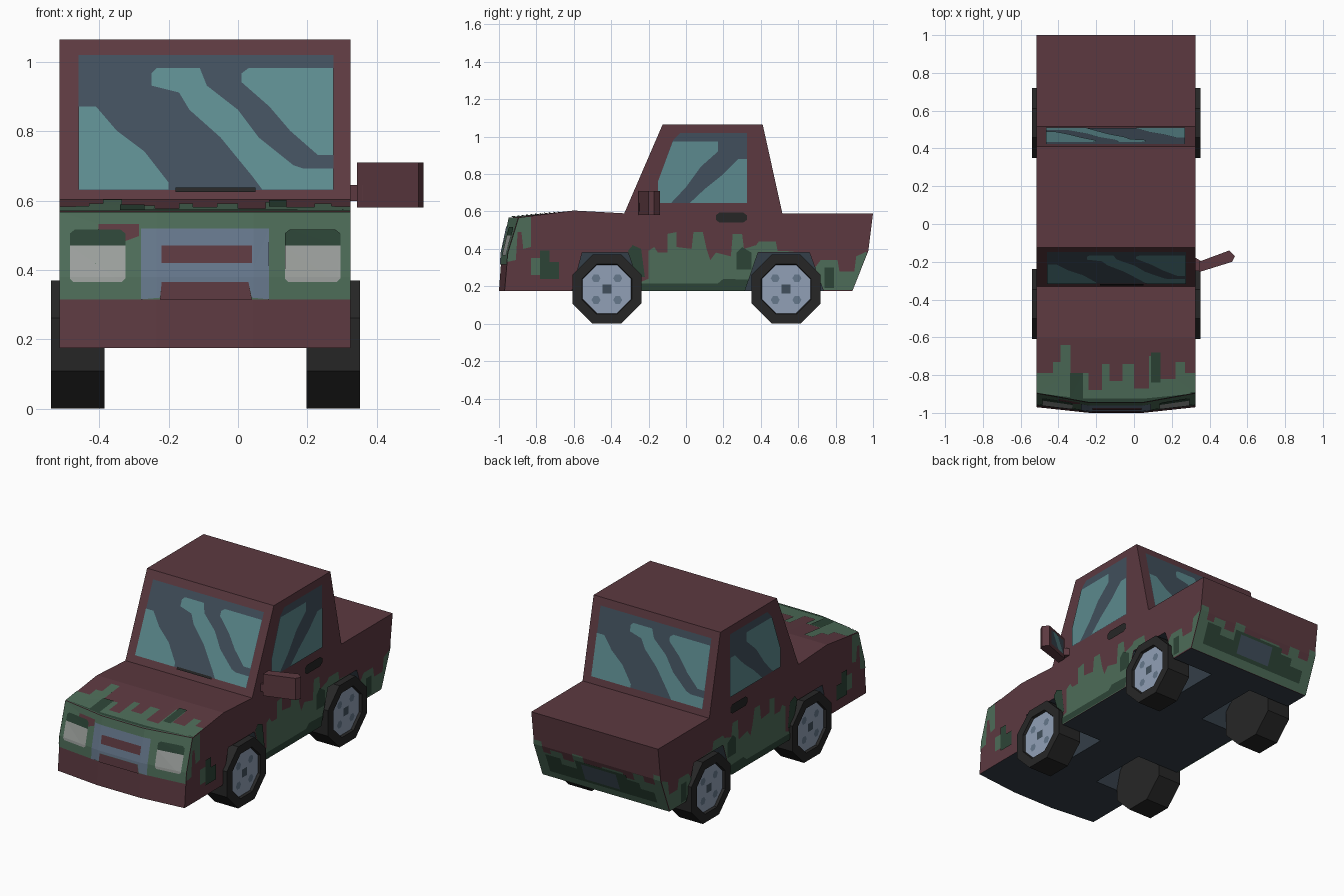
import bpy, bmesh, math
from mathutils import Vector, Matrix

if "Cube" in bpy.data.objects:
    bpy.data.objects.remove(bpy.data.objects["Cube"])

XC, HW = -0.095, 0.42          # body centre line and half width


def mat(name, r, g, b):
    m = bpy.data.materials.new(name)
    lin = [((c / 255 + 0.055) / 1.055) ** 2.4 for c in (r, g, b)]
    m.diffuse_color = (*lin, 1)
    m.use_nodes = True
    m.node_tree.nodes["Principled BSDF"].inputs["Base Color"].default_value = m.diffuse_color
    return m


MAROON = mat("maroon paint", 92, 57, 64)
GREEN = mat("green camo", 77, 108, 88)
DARK = mat("dark green camo", 44, 68, 54)
TEAL = mat("glass shine", 92, 138, 142)
SLATE = mat("dark glass", 65, 79, 92)
UNDER = mat("underside", 52, 62, 72)
BLACK = mat("tyre black", 38, 38, 38)
STEEL = mat("hub steel", 145, 160, 182)
GREY = mat("grille blue grey", 102, 120, 140)
LAMP = mat("headlight", 156, 160, 157)


def make(name, bm, *mats):
    me = bpy.data.meshes.new(name)
    bm.to_mesh(me)
    bm.free()
    for m in mats:
        me.materials.append(m)
    ob = bpy.data.objects.new(name, me)
    bpy.context.collection.objects.link(ob)
    return ob


def interp(v, table):
    for (a, p), (b, q) in zip(table, table[1:]):
        if v <= b:
            break
    return p + (q - p) * (v - a) / (b - a)


# Bowed nose: y as a function of x and z
def nose(x, z):
    k = max(0, (abs(x - XC) - 0.14) / 0.28)
    return (interp(z, [(.175, -1), (.38, -.985), (.567, -.945)])
            + k * interp(z, [(.175, .03), (.38, .033), (.567, .05)]))


# Body: profile strips lofted over four sections, outer strips have wheel wells
TOP = [(None, .175), (None, .38), (None, .567), (-.6, .605), (-.33, .59), (-.125, 1.065),
       (.41, 1.065), (.515, .59), (1, .59), (.975, .39), (.89, .175)]
WELLS = [[(.735, .175), (.66, .38), (.385, .38), (.315, .175)],
         [(-.24, .175), (-.31, .38), (-.555, .38), (-.61, .175)]]
NOTCHED = TOP + WELLS[0] + WELLS[1]
xs = [XC - HW, XC - .14, XC + .14, XC + HW]
bm = bmesh.new()


def section(x, prof):
    return [bm.verts.new((x, nose(x, z) if y is None else y, z)) for y, z in prof]


for i, prof in enumerate((NOTCHED, TOP, NOTCHED)):
    a, b = section(xs[i], prof), section(xs[i + 1], prof)
    n = len(prof)
    for j in range(n):
        f = bm.faces.new((a[j], b[j], b[(j + 1) % n], a[(j + 1) % n]))
        f.material_index = 1 if j >= 10 else 0
    if i == 0:
        bm.faces.new(a)
    if i == 2:
        bm.faces.new(b)
for x in xs[1:3]:                                   # inner walls of the wells
    for w in WELLS:
        bm.faces.new(section(x, w)).material_index = 1
bmesh.ops.remove_doubles(bm, verts=bm.verts, dist=.0005)
bmesh.ops.recalc_face_normals(bm, faces=bm.faces)
make("truck_body", bm, MAROON, UNDER)


# Painted plates: flat polygons cut at the bends and laid on a surface
def plate(name, m, polys, surf, layer=1):
    func, out, cuts = surf
    out = Vector(out).normalized()
    bm = bmesh.new()
    for p in polys:
        bm.faces.new([bm.verts.new((u, v, 0)) for u, v in p])
    bmesh.ops.triangulate(bm, faces=bm.faces)
    for axis, c in cuts:
        co, no = [0, 0, 0], [0, 0, 0]
        co[axis], no[axis] = c, 1
        bmesh.ops.bisect_plane(bm, geom=bm.verts[:] + bm.edges[:] + bm.faces[:],
                               plane_co=co, plane_no=no)
    for v in bm.verts:
        v.co = Vector(func(v.co.x, v.co.y)) + out * .003 * layer
    bm.normal_update()
    bmesh.ops.reverse_faces(bm, faces=[f for f in bm.faces if f.normal.dot(out) < 0])
    make(name, bm, m)


def rect(u0, u1, v0, v1):
    return [(u0, v0), (u1, v0), (u1, v1), (u0, v1)]


def drips(base, u, steps):
    pts = [(u, base)]
    for end, h in steps:
        pts += [(u, h), (end, h)]
        u = end
    return pts + [(u, base)]


def flip(polys):
    return [[(2 * XC - x, z) for x, z in p] for p in polys]


def hood(x, y):
    e = nose(x, .567)
    y = max(y, e)
    return x, y, .567 + .038 * (y - e) / (-.6 - e)


def back(x, z):
    return x, interp(z, [(.175, .89), (.39, .975), (.59, 1)]), z


bends = [(0, xs[1]), (0, xs[2])]
FRONT = (lambda x, z: (x, nose(x, z), z), (0, -1, .1), bends + [(1, .38)])
HOOD = (hood, (0, 0, 1), bends)
BACK = (back, (0, 1, -.2), [(1, .39)])
SCREEN = (lambda x, z: (x, -.33 + .205 * (z - .59) / .475, z), (0, -.475, .205), [])
REAR = (lambda x, z: (x, .515 - .105 * (z - .59) / .475, z), (0, .475, .105), [])

# Nose paint, grille and headlights
L, R = XC - HW, XC + HW
plate("nose_paint", GREEN, [rect(L, R, .315, .567)], FRONT)
plate("grille", GREY, [[(-.28, .315), (-.225, .32), (-.22, .365), (.03, .365), (.04, .32),
                        (.09, .315), (.09, .52), (-.28, .52)]], FRONT, 2)
plate("grille_slot", MAROON, [rect(-.22, .04, .42, .47),
                              [(-.225, .315), (.04, .315), (.03, .365), (-.22, .365)]], FRONT, 3)
lamp = [[(-.475, .365), (-.335, .365), (-.325, .375), (-.325, .47), (-.485, .47), (-.485, .375)]]
brow = [[(-.485, .47), (-.325, .47), (-.325, .505), (-.34, .517), (-.47, .517), (-.485, .505)]]
plate("headlights", LAMP, lamp + flip(lamp), FRONT, 2)
plate("headlight_brows", DARK, brow + flip(brow), FRONT, 2)

# Hood paint
plate("hood_paint", GREEN, [drips(-1, L, [
    (-.43, -.79), (-.39, -.73), (-.335, -.64), (-.24, -.79), (-.17, -.88), (-.13, -.74),
    (-.06, -.83), (0, -.74), (.08, -.87), (.14, -.7), (.22, -.82), (.27, -.73), (R, -.79)])], HOOD)
plate("hood_dark_paint", DARK, [drips(-1, L, [
    (-.34, -.925), (-.27, -.79), (-.1, -.925), (.3, -.925), (R, -.89)]),
    rect(.09, .14, -.84, -.68)], HOOD, 2)

# Back paint and plate
plate("tail_paint", GREEN, [drips(.176, L, [
    (-.47, .42), (-.4, .35), (-.33, .39), (-.26, .34), (-.12, .37), (0, .35), (.07, .4),
    (.14, .34), (.22, .38), (.27, .35), (R, .42)])], BACK)
plate("tail_dark_paint", DARK, [drips(.22, -.45, [
    (-.36, .29), (-.28, .33), (.06, .36), (.16, .30), (.26, .34)])], BACK, 2)
plate("tail_panel", SLATE, [rect(-.21, .02, .24, .345)], BACK, 3)

# Front and rear windows with diagonal shine
shine = [[(-.46, .87), (-.41, .87), (-.35, .8), (-.27, .74), (-.2, .65), (-.2, .63), (-.46, .63)],
         [(-.25, .965), (-.235, .98), (-.11, .98), (-.09, .93), (0, .86), (.06, .78), (.16, .7),
          (.19, .69), (.275, .69), (.275, .63), (.07, .63), (.04, .67), (-.05, .78),
          (-.14, .86), (-.17, .91), (-.25, .93)],
         [(.01, .965), (.03, .98), (.275, .98), (.275, .73), (.23, .73), (.15, .8),
          (.09, .87), (.01, .94)]]
glass = [rect(-.46, .275, .63, 1.02)]
plate("windscreen", SLATE, glass, SCREEN)
plate("windscreen_shine", TEAL, shine, SCREEN, 2)
plate("wiper", BLACK, [rect(-.18, .05, .622, .635)], SCREEN, 3)
plate("rear_window", SLATE, flip(glass), REAR)
plate("rear_window_shine", TEAL, flip(shine), REAR, 2)

# Both sides: windows, handles, camouflage
side_green = [
    [(-.235, .175), (-.25, .22), (-.2, .24), (-.2, .39), (-.17, .41), (-.15, .38), (-.1, .38),
     (-.1, .48), (-.05, .49), (-.05, .41), (.03, .4), (.04, .49), (.09, .49), (.11, .4),
     (.13, .34), (.16, .38), (.24, .36), (.25, .48), (.3, .48), (.31, .4), (.375, .42),
     (.39, .44), (.48, .44), (.49, .39), (.6, .385), (.385, .382), (.315, .175)],
    [(-.958, .33), (-.952, .38), (-.895, .565), (-.83, .572), (-.83, .41), (-.87, .4),
     (-.88, .49), (-.9, .49), (-.91, .34)],
    [(-.83, .26), (-.83, .35), (-.77, .35), (-.77, .26)],
    [(.735, .18), (.89, .18), (.965, .37), (.965, .385), (.91, .36), (.9, .28), (.82, .28),
     (.81, .34), (.72, .34), (.69, .3)]]
side_dark = [
    [(-.265, .25), (-.305, .37), (-.31, .39), (-.285, .42), (-.24, .4), (-.22, .25)],
    [(-.235, .176), (-.25, .215), (.17, .215), (.2, .24), (.334, .235), (.315, .176)],
    [(.27, .29), (.27, .38), (.3, .41), (.35, .38), (.35, .29)],
    rect(-.78, -.68, .24, .33), rect(-.78, -.73, .33, .39), rect(.74, .79, .19, .3)]
side_glass = [[(-.15, .645), (-.15, .76), (-.07, .98), (-.03, 1.02), (.325, 1.02), (.325, .645)]]
side_shine = [[(-.15, .645), (-.08, .645), (0, .73), (.08, .84), (.17, .92), (.17, .975),
               (-.07, .975), (-.15, .76)],
              [(.02, .645), (.325, .645), (.325, .88), (.28, .88), (.2, .8), (.1, .72)]]
handle = [[(.16, .555), (.18, .54), (.305, .54), (.325, .555), (.325, .58), (.305, .595),
           (.18, .595), (.16, .58)]]
for s, tag in ((-1, "left"), (1, "right")):
    SIDE = (lambda y, z, s=s: (XC + s * HW, y, z), (s, 0, 0), [])
    plate(tag + "_side_paint", GREEN, side_green, SIDE)
    plate(tag + "_side_dark_paint", DARK, side_dark, SIDE, 2)
    plate(tag + "_window", SLATE, side_glass, SIDE)
    plate(tag + "_window_shine", TEAL, side_shine, SIDE, 2)
    plate(tag + "_door_handle", BLACK, handle, SIDE, 2)

# Wheels: octagonal tyres with a recessed hub
for s, tag, x in ((-1, "left", -.4625), (1, "right", .2745)):
    for end, y in (("front", -.423), ("rear", .535)):
        bm = bmesh.new()
        rot = Matrix.Rotation(s * math.pi / 2, 4, 'Y') @ Matrix.Rotation(math.pi / 8, 4, 'Z')
        bmesh.ops.create_cone(bm, cap_ends=True, segments=8, radius1=.2, radius2=.2, depth=.155,
                              matrix=Matrix.Translation((x, y, .185)) @ rot)
        bm.normal_update()
        hub = [f for f in bm.faces if f.normal.x * s > .9]
        bmesh.ops.inset_individual(bm, faces=hub, thickness=.055)
        bmesh.ops.inset_individual(bm, faces=hub, thickness=.005, depth=-.015)
        hub[0].material_index = 1
        make(f"{tag}_{end}_wheel", bm, BLACK, STEEL)
        HUB = (lambda u, v, y=y, x=x, s=s: (x + s * .0625, y + u, .185 + v), (s, 0, 0), [])
        spots = [[(a + .024 * math.cos(k * math.pi / 3), b + .024 * math.sin(k * math.pi / 3))
                  for k in range(6)] for a in (-.058, .058) for b in (-.058, .058)]
        plate(f"{tag}_{end}_hub_holes", GREY, spots, HUB)
        plate(f"{tag}_{end}_hub_cap", SLATE, [rect(-.024, .024, -.024, .024)], HUB)


# Single door mirror on the right
def prism(name, pts, z0, z1, m):
    bm = bmesh.new()
    f = bm.faces.new([bm.verts.new((px, py, z0)) for px, py in pts])
    ext = bmesh.ops.extrude_face_region(bm, geom=[f])["geom"]
    bmesh.ops.translate(bm, vec=(0, 0, z1 - z0), verts=[v for v in ext if isinstance(v, bmesh.types.BMVert)])
    bmesh.ops.recalc_face_normals(bm, faces=bm.faces)
    make(name, bm, m)


prism("mirror_arm", [(.32, -.25), (.36, -.25), (.36, -.2), (.32, -.175)], .6, .645, MAROON)
prism("mirror_housing", [(.343, -.255), (.52, -.2), (.535, -.17), (.505, -.14), (.343, -.2)],
      .58, .71, MAROON)
MIRROR = (lambda x, z: (x, -.2 + .06 * (x - .343) / .162, z), (-.06, .162, 0), [])
plate("mirror_glass", SLATE, [rect(.36, .49, .6, .69)], MIRROR)
plate("mirror_shine", TEAL, [[(.37, .6), (.42, .6), (.48, .69), (.43, .69)]], MIRROR, 2)
